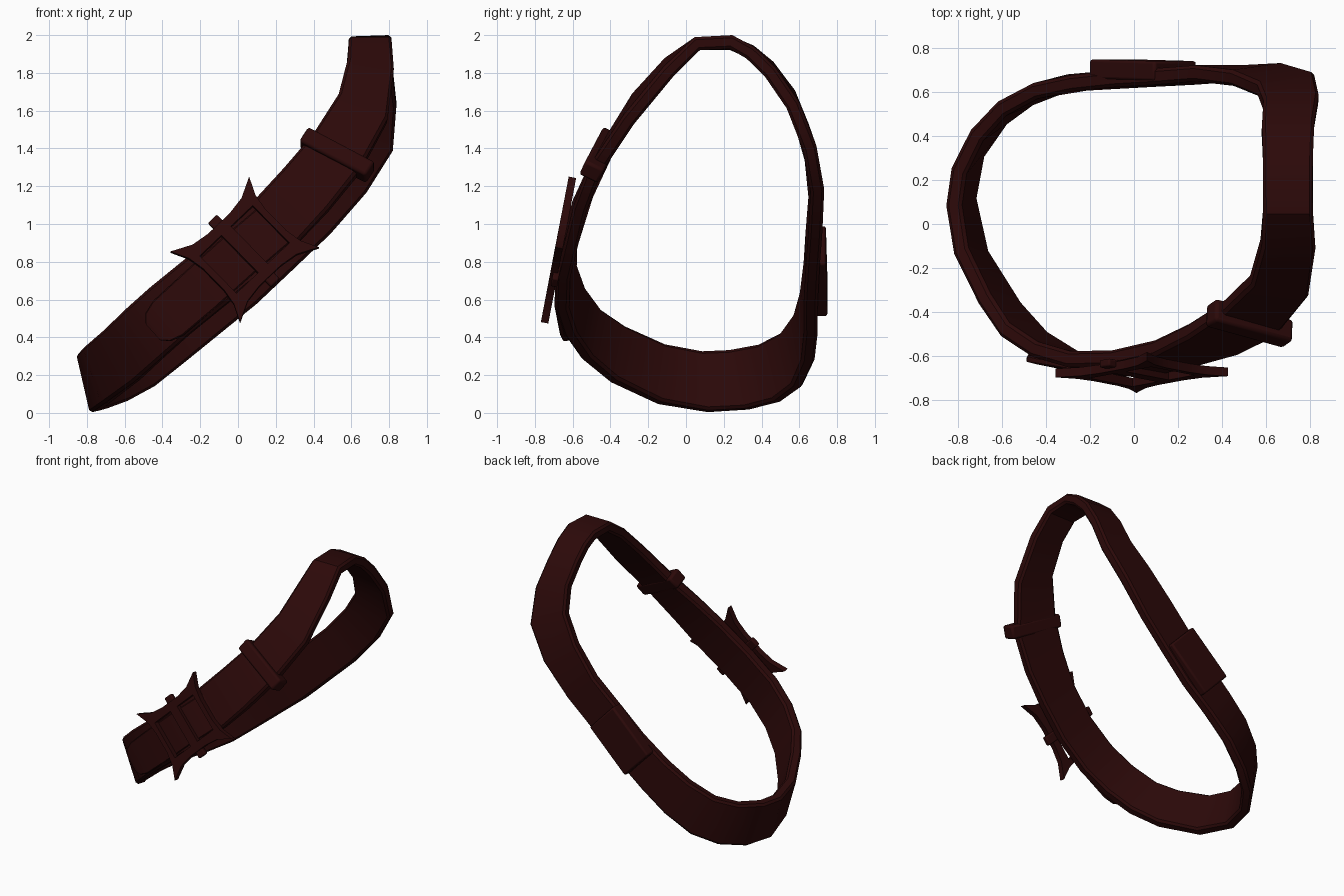
import bpy, bmesh, math
from mathutils import Vector, Matrix

cube = bpy.data.objects.get("Cube")
if cube:
    bpy.data.objects.remove(cube, do_unlink=True)

leather = bpy.data.materials.new("dark_red_leather")
leather.use_nodes = True
COLOUR = (0.025, 0.0027, 0.0027, 1)
leather.diffuse_color = COLOUR
leather.node_tree.nodes["Principled BSDF"].inputs["Base Color"].default_value = COLOUR


def finish(name, mesh, matrix=None, bevel=0.0):
    obj = bpy.data.objects.new(name, mesh)
    bpy.context.collection.objects.link(obj)
    mesh.materials.clear()
    mesh.materials.append(leather)
    if matrix:
        obj.matrix_world = matrix
    if bevel:
        mod = obj.modifiers.new("soft_edges", "BEVEL")
        mod.width, mod.segments = bevel, 2
    bpy.ops.object.select_all(action="DESELECT")
    obj.select_set(True)
    bpy.context.view_layer.objects.active = obj
    bpy.ops.object.shade_smooth_by_angle(angle=math.radians(35))
    return obj


def clamp(value):
    return min(1, max(0, value))


def strap_lean(y, z):
    """How far the strap's upper edge tilts along y, so it lies along its path."""
    if y < 0:
        return clamp(-y / 0.4) * (0.18 + 0.42 * clamp((z - 1) / 0.4))
    return -clamp(y / 0.3) * (0.4 * clamp(1 - z / 0.7) + 0.35 * clamp((z - 1.1) / 0.3))


def ribbon(name, stations, thick, closed):
    """Sweep a chamfered flat section; station = x, y, z, roll, half width."""
    bm = bmesh.new()
    count = len(stations)
    mids = [Vector(s[:3]) for s in stations]
    rings = []
    for i, (x, y, z, roll, half) in enumerate(stations):
        before = mids[i - 1] if closed or i else mids[i]
        after = mids[(i + 1) % count] if closed or i < count - 1 else mids[i]
        a = math.radians(roll)
        across = Vector((-math.sin(a), strap_lean(y, z) * math.cos(a), math.cos(a)))
        out = (after - before).cross(across).normalized()
        t, c = thick / 2, thick / 5
        h = half
        section = [(h, -t + c), (h, t - c), (h - c, t), (c - h, t),
                   (-h, t - c), (-h, -t + c), (c - h, -t), (h - c, -t)]
        rings.append([bm.verts.new(mids[i] + across * p + out * q) for p, q in section])
    for i in range(count if closed else count - 1):
        a, b = rings[i], rings[(i + 1) % count]
        for k in range(len(a)):
            j = (k + 1) % len(a)
            bm.faces.new((a[k], a[j], b[j], b[k]))
    if not closed:
        bm.faces.new(rings[0])
        bm.faces.new(rings[-1])
    bmesh.ops.recalc_face_normals(bm, faces=bm.faces)
    mesh = bpy.data.meshes.new(name)
    bm.to_mesh(mesh)
    bm.free()
    return finish(name, mesh)


def frame(centre, along, across):
    """Matrix with x along the strap, y across it and z outwards."""
    v = Vector(across).normalized()
    u = Vector(along)
    u = (u - v * u.dot(v)).normalized()
    m = Matrix((u, v, u.cross(v))).transposed().to_4x4()
    return Matrix.Translation(centre) @ m


def block(name, matrix, size, bevel):
    bm = bmesh.new()
    bmesh.ops.create_cube(bm, size=1)
    bmesh.ops.scale(bm, vec=size, verts=bm.verts)
    mesh = bpy.data.meshes.new(name)
    bm.to_mesh(mesh)
    bm.free()
    return finish(name, mesh, matrix, bevel)


# Main strap: from the low side, up the front, over the top, down the back
strap = [
    (-.785, .10, .165, 13, .16), (-.74, -.13, .205, 18, .16),
    (-.61, -.36, .31, 28, .16), (-.5, -.5, .415, 36, .16),
    (-.36, -.59, .54, 38, .16), (-.2, -.635, .67, 40, .16),
    (0, -.63, .83, 43, .16), (.2, -.585, 1.01, 45, .16),
    (.36, -.525, 1.18, 48, .16), (.52, -.435, 1.37, 53, .155),
    (.66, -.28, 1.61, 63, .145), (.70, -.09, 1.83, 78, .125),
    (.70, .06, 1.955, 90, .113), (.70, .24, 1.96, 92, .113),
    (.70, .34, 1.91, 88, .115), (.70, .44, 1.82, 82, .12),
    (.713, .555, 1.66, 75, .13), (.69, .635, 1.46, 63, .145),
    (.56, .68, 1.26, 53, .15), (.38, .685, 1.05, 47, .15),
    (.18, .67, .86, 43, .15), (0, .66, .69, 41, .15),
    (-.2, .65, .53, 38, .15), (-.37, .625, .4, 34, .155),
    (-.53, .555, .28, 29, .16), (-.66, .44, .21, 22, .16),
    (-.755, .28, .175, 16, .16)]
ribbon("shoulder_strap", strap, 0.074, True)

# Loose strap end with a rounded tip, lying over the front
tongue = [
    (-.445, -.61, .43, 42, .06), (-.42, -.625, .455, 42, .1),
    (-.37, -.637, .5, 42, .12), (-.2, -.665, .65, 42, .125),
    (0, -.662, .83, 43, .125), (.2, -.615, 1.0, 45, .125),
    (.33, -.52, 1.13, 47, .12)]
ribbon("strap_tongue", tongue, 0.03, False)

# Buckle: plate with pointed corners, concave sides and two windows
buckle_frame = frame((.035, -.675, .862), (.71, .135, .7), (-.7, .135, .71))
outline = []
for sx, sy in ((1, 1), (-1, 1), (-1, -1), (1, -1)):
    corner = [(.08, .195), (.18, .21), (.29, .265), (.245, .17), (.23, .08)]
    if sx * sy > 0:
        corner.reverse()
    outline += [(sx * p, sy * q) for p, q in corner]


def window(mid):
    return [(mid + p, q) for p, q in ((-.08, -.14), (.08, -.14), (.08, .14), (-.08, .14))]


shape = bpy.data.curves.new("buckle_shape", "CURVE")
shape.dimensions, shape.fill_mode, shape.extrude = "2D", "BOTH", 0.02
for loop in (outline, window(-.115), window(.115)):
    spline = shape.splines.new("POLY")
    spline.points.add(len(loop) - 1)
    for point, (p, q) in zip(spline.points, loop):
        point.co = (p, q, 0, 1)
    spline.use_cyclic_u = True
helper = bpy.data.objects.new("buckle_helper", shape)
bpy.context.collection.objects.link(helper)
bpy.context.view_layer.update()
plate = bpy.data.meshes.new_from_object(helper.evaluated_get(bpy.context.evaluated_depsgraph_get()))
bpy.data.objects.remove(helper, do_unlink=True)
finish("buckle_plate", plate, buckle_frame)
block("buckle_bar", buckle_frame @ Matrix.Translation((-.005, 0, -.012)), (.065, .48, .035), .008)

# Keeper loop around the strap, above the buckle
block("strap_keeper", frame((.525, -.452, 1.365), (.45, .28, .6), (-.36, .1, .19)),
      (.095, .41, .11), .015)

# Flat pouch on the back
block("back_pouch", frame((.04, .7, .75), (-.72, .02, -.68), (-.68, 0, .72)),
      (.41, .28, .09), .012)
